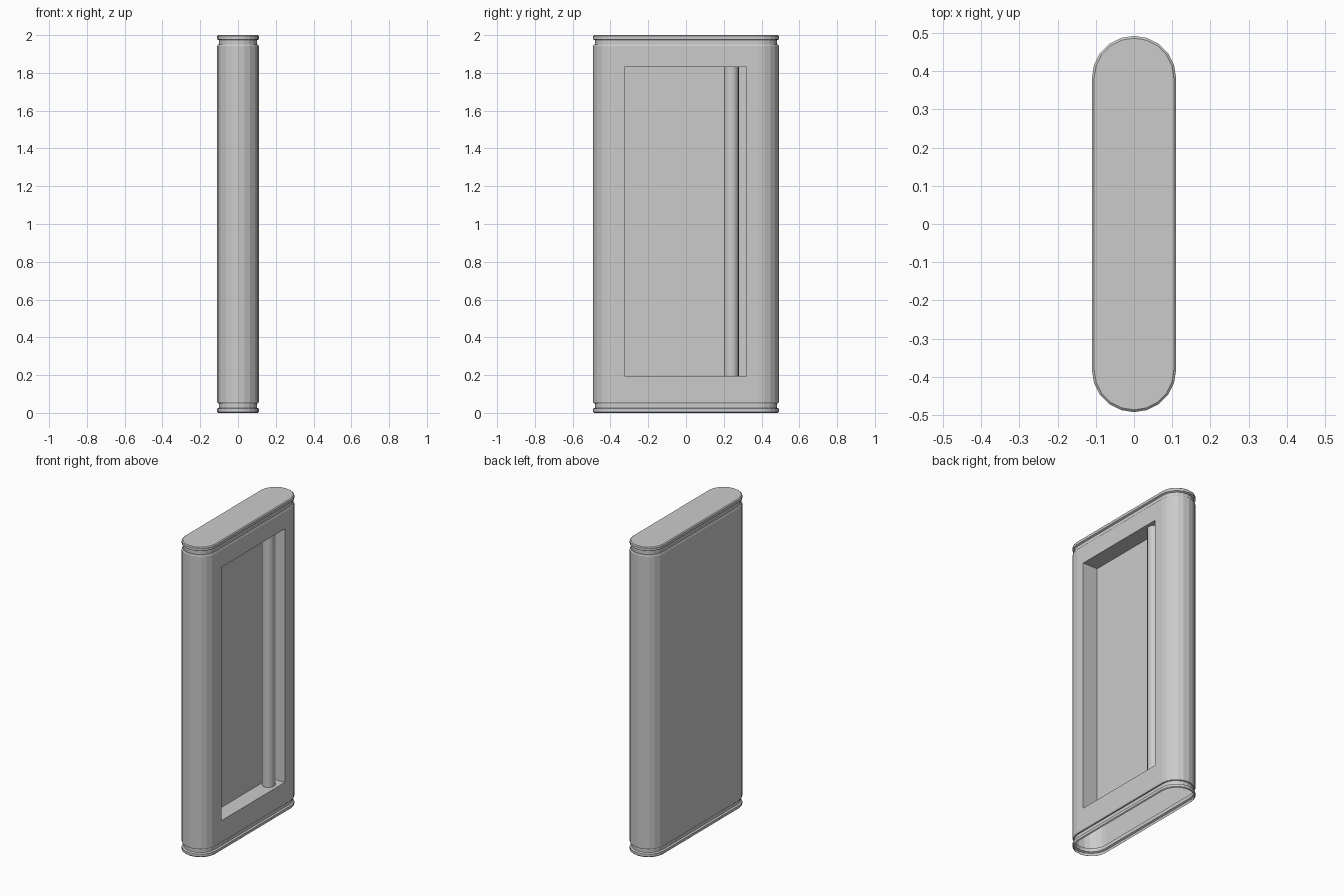
import bpy, bmesh, math

if "Cube" in bpy.data.objects:
    bpy.data.objects.remove(bpy.data.objects["Cube"])

R, CY, SEG = 0.11, 0.382, 10      # end radius, arc centre offset, facets per end


def make_object(name, bm):
    me = bpy.data.meshes.new(name)
    bm.to_mesh(me)
    bm.free()
    ob = bpy.data.objects.new(name, me)
    bpy.context.collection.objects.link(ob)
    return ob


def ring(bm, z, inset):
    """Stadium outline, counter-clockwise seen from above."""
    verts = []
    for start, cy in ((0, CY), (math.pi, -CY)):
        for i in range(SEG + 1):
            a = start + math.pi * i / SEG
            r = R - inset
            verts.append(bm.verts.new((r * math.cos(a), cy + r * math.sin(a), z)))
    return verts


def loft(bm, profile, skip=None):
    """Skin stacked outlines; 'skip' leaves out one band on the flat +x side."""
    rings = [ring(bm, z, d) for z, d in profile]
    for k, (lo, hi) in enumerate(zip(rings, rings[1:])):
        n = len(lo)
        for i in range(n):
            j = (i + 1) % n
            if not (k == skip and i == n - 1):
                bm.faces.new((lo[i], lo[j], hi[j], hi[i]))
    return rings


# Hollow shell: open bottom rim, grooves near both ends, closed flat top
profile = [(0.0, 0.006), (0.005, 0.0), (0.022, 0.0), (0.027, 0.01),
           (0.050, 0.01), (0.051, 0.004), (0.058, 0.0),
           (1.942, 0.0), (1.949, 0.004), (1.950, 0.01), (1.973, 0.01),
           (1.978, 0.0), (1.995, 0.0), (2.0, 0.006)]
BODY = 6
bm = bmesh.new()
rings = loft(bm, profile, skip=BODY)
bm.faces.new(rings[-1])

# Frame around the opening, then recess walls and recess back panel
lo, hi = rings[BODY], rings[BODY + 1]
outer = [lo[-1], lo[0], hi[0], hi[-1]]
corners = [(-0.325, 0.195), (0.32, 0.195), (0.32, 1.83), (-0.325, 1.83)]
front = [bm.verts.new((R, y, z)) for y, z in corners]
back = [bm.verts.new((0.005, y, z)) for y, z in corners]
for a, b in ((outer, front), (front, back)):
    for i in range(4):
        j = (i + 1) % 4
        bm.faces.new((a[i], a[j], b[j], b[i]))
bm.faces.new(back)
make_object("door_shell", bm)

# Vertical grab bar inside the recess
bpy.ops.mesh.primitive_cylinder_add(vertices=16, radius=0.04, depth=1.635,
                                    location=(0.05, 0.24, 1.0125))
bar = bpy.context.object
bar.name = "grab_bar"
bpy.ops.object.shade_smooth_by_angle(angle=math.radians(30))
